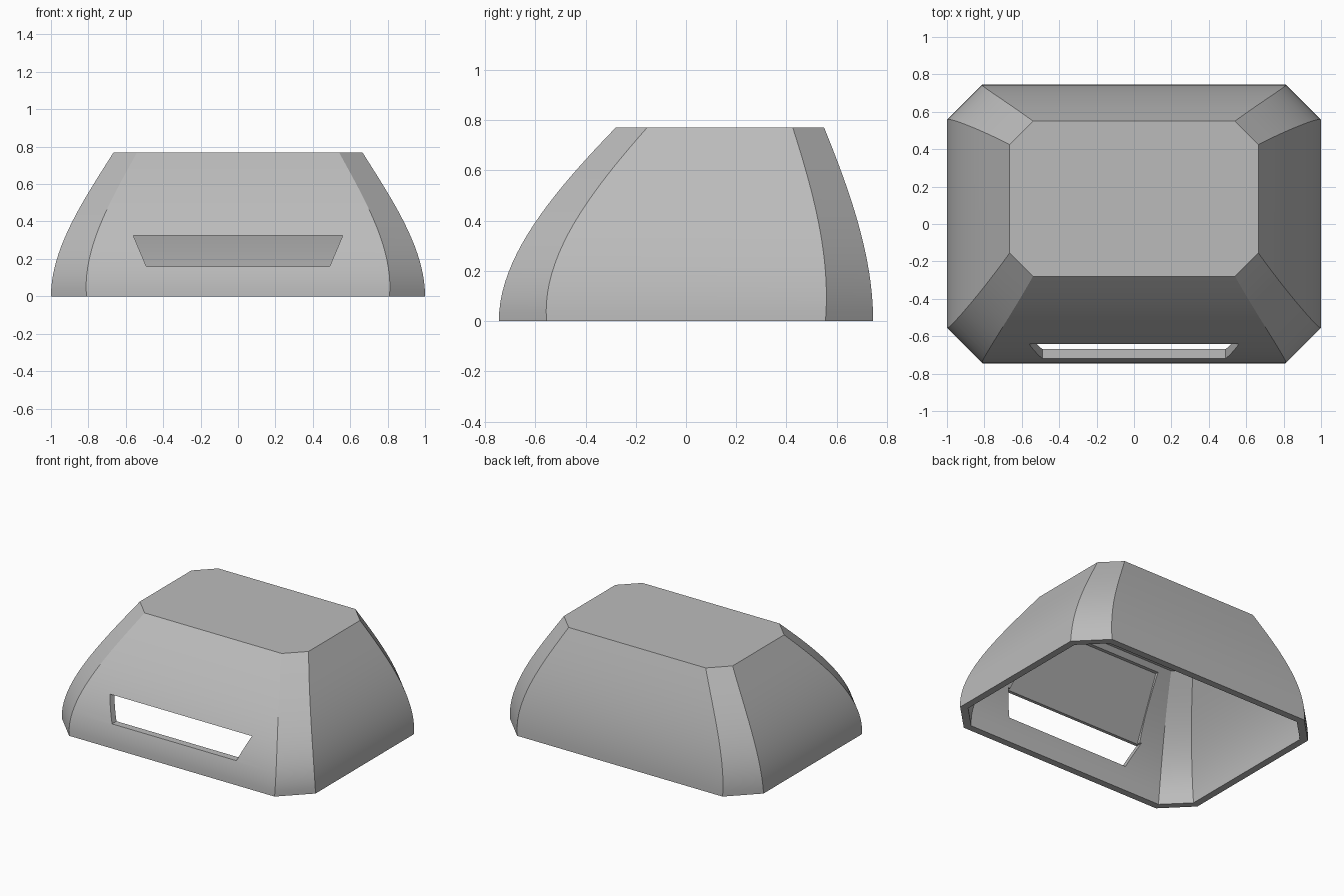
import bpy, bmesh, math

if "Cube" in bpy.data.objects:
    bpy.data.objects.remove(bpy.data.objects["Cube"], do_unlink=True)

HEIGHT, WALL, STEPS = 0.77, 0.05, 20

grey = bpy.data.materials.new("plain grey")
grey.use_nodes = True
grey.diffuse_color = (0.5, 0.5, 0.5, 1)
grey.node_tree.nodes["Principled BSDF"].inputs["Base Color"].default_value = (0.5, 0.5, 0.5, 1)


def ease(t, bulge):
    """Curve that leaves the base vertically and leans in toward the top."""
    return bulge * t * t + (1 - bulge) * t ** 3


def ring(z, inset):
    """Chamfered rectangle of the body at height z, moved inward by inset."""
    t = z / HEIGHT
    x = 1.0 - 0.335 * ease(t, 1.55) - inset
    front = -0.745 + 0.465 * ease(t, 1.4) + inset
    back = 0.745 - 0.195 * ease(t, 1.4) - inset
    cut = 0.19 - 0.065 * t - 0.586 * inset
    right = [(x, front + cut), (x, back - cut), (x - cut, back)]
    left = [(-px, py) for px, py in reversed(right)]
    return [(px, py, z) for px, py in
            right + left + [(cut - x, front), (x - cut, front)]]


def make_object(name, bm):
    bmesh.ops.recalc_face_normals(bm, faces=bm.faces)
    mesh = bpy.data.meshes.new(name)
    bm.to_mesh(mesh)
    bm.free()
    obj = bpy.data.objects.new(name, mesh)
    bpy.context.collection.objects.link(obj)
    mesh.materials.append(grey)
    return obj


def prism(name, corners, near, far):
    """Outline in x and z, with y at each end given by a function of z."""
    bm = bmesh.new()
    ends = [[bm.verts.new((x, y(z), z)) for x, z in corners] for y in (near, far)]
    for end in ends:
        bm.faces.new(end)
    for i in range(len(corners)):
        j = (i + 1) % len(corners)
        bm.faces.new((ends[0][i], ends[0][j], ends[1][j], ends[1][i]))
    obj = make_object(name, bm)
    obj.hide_render = True
    return obj


# Hollow body: outer skin going up, inner skin coming down, joined at the rim
bm = bmesh.new()
roof = HEIGHT - WALL
outer = [[bm.verts.new(p) for p in ring(HEIGHT * i / STEPS, 0)] for i in range(STEPS + 1)]
inner = [[bm.verts.new(p) for p in ring(roof * i / STEPS, WALL)] for i in range(STEPS + 1)]
for a, b in list(zip(outer, outer[1:])) + list(zip(inner, inner[1:])) + [(outer[0], inner[0])]:
    for i in range(8):
        j = (i + 1) % 8
        bm.faces.new((a[i], a[j], b[j], b[i]))
bm.faces.new(outer[-1])
bm.faces.new(inner[-1])
body = make_object("hollow_cover", bm)

# Front slot, and the shallow recess above it on the inside of the front wall
slot = prism("slot_cutter", [(-0.49, 0.16), (0.49, 0.16), (0.56, 0.325), (-0.56, 0.325)],
             lambda z: -0.9, lambda z: -0.45)
recess = prism("recess_cutter", [(-0.55, 0.31), (0.55, 0.31), (0.46, 0.69), (-0.46, 0.69)],
               lambda z: -0.62 + 0.795 * (z - 0.325), lambda z: -0.2)

bpy.ops.object.select_all(action='DESELECT')
body.select_set(True)
bpy.context.view_layer.objects.active = body
for cutter in (slot, recess):
    mod = body.modifiers.new(cutter.name, 'BOOLEAN')
    mod.operation = 'DIFFERENCE'
    mod.solver = 'EXACT'
    mod.object = cutter
    bpy.ops.object.modifier_apply(modifier=mod.name)
    bpy.data.objects.remove(cutter, do_unlink=True)

bpy.ops.object.shade_smooth_by_angle(angle=math.radians(28))
